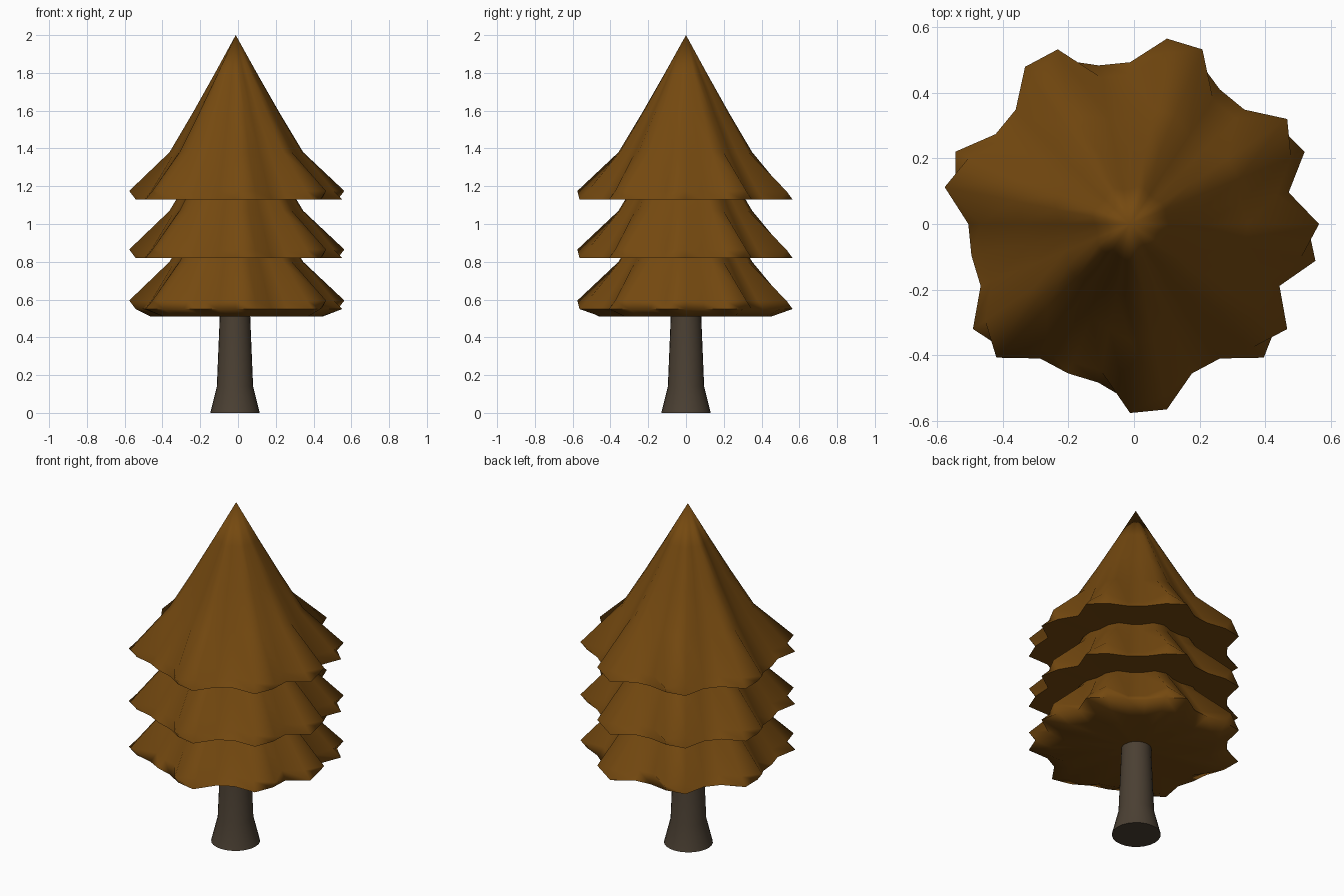
import bpy, bmesh, math

if "Cube" in bpy.data.objects:
    bpy.data.objects.remove(bpy.data.objects["Cube"])


def material(name, rgb):
    m = bpy.data.materials.new(name)
    m.diffuse_color = (*rgb, 1)
    m.use_nodes = True
    m.node_tree.nodes["Principled BSDF"].inputs["Base Color"].default_value = m.diffuse_color
    return m


FOLIAGE = material("autumn_brown", (0.175, 0.066, 0.005))
BARK = material("dark_bark", (0.07, 0.051, 0.033))
CX = -0.012
N = 32
HIGH = {0, 3, 6, 10, 15, 20, 24, 29}      # raised corners of the branch tips
LOW = {31, 2, 7, 11, 14, 19, 25, 28}      # dropped corners of the branch tips


def lobe(k):
    """Relative reach of the rim: 1 at a branch tip, lower in the folds."""
    return 1.0 if k % N in HIGH | LOW else 0.85


def soft(k):
    """Smoothed lobe, for the rings above the rim."""
    return (lobe(k - 1) + 2 * lobe(k) + lobe(k + 1)) / 4


def loft(name, rings, mat, apex=None, base=None, angle=70):
    """Skin a list of vertex rings, listed top down, and close both ends."""
    bm = bmesh.new()
    rows = [[bm.verts.new(p) for p in ring] for ring in rings]
    n = len(rows[0])
    for a, b in zip(rows, rows[1:]):
        for i in range(n):
            j = (i + 1) % n
            bm.faces.new((a[i], b[i], b[j], a[j]))
    for row, tip in ((rows[0], apex), (rows[-1], base)):
        if tip is None:
            bm.faces.new(row)
        else:
            v = bm.verts.new(tip)
            for i in range(n):
                bm.faces.new((row[i], row[(i + 1) % n], v))
    bmesh.ops.recalc_face_normals(bm, faces=bm.faces)
    me = bpy.data.meshes.new(name)
    bm.to_mesh(me)
    bm.free()
    me.materials.append(mat)
    ob = bpy.data.objects.new(name, me)
    bpy.context.collection.objects.link(ob)
    bpy.ops.object.select_all(action='DESELECT')
    ob.select_set(True)
    bpy.context.view_layer.objects.active = ob
    bpy.ops.object.shade_smooth_by_angle(angle=math.radians(angle))
    return ob


def ring(z, radius):
    """One horizontal ring; radius is a rule of the vertex number."""
    return [(CX + radius(k) * math.cos(2 * math.pi * k / N),
             radius(k) * math.sin(2 * math.pi * k / N), z) for k in range(N)]


def upper_rim(k):
    return 0.575 if k in HIGH else 0.53 if k in LOW else 0.455


def lower_rim(k):
    return 0.54 if k in HIGH else 0.575 if k in LOW else 0.492


def tier(name, z, belly=0.0):
    rings = [ring(z + h, lambda k: r * soft(k) ** p)
             for h, r, p in ((0.66, 0.122, 1.1), (0.46, 0.242, 1.2),
                             (0.25, 0.374, 1.2))]
    rings += [ring(z + 0.045, upper_rim), ring(z, lower_rim)]
    if belly:                              # shallow bowl under the last tier
        rings.append(ring(z - belly, lambda k: 0.46 * lobe(k)))
    return loft(name, rings, FOLIAGE, (CX, 0, z + 0.87),
                (CX, 0, z + 0.005 - belly / 2))


# three matching foliage tiers
tier("top_foliage", 1.13)
tier("middle_foliage", 0.82)
tier("lower_foliage", 0.55, belly=0.04)

# flared trunk
loft("trunk",
     [[(-0.016 + r * math.cos(2 * math.pi * i / 24),
        r * math.sin(2 * math.pi * i / 24), z) for i in range(24)]
      for z, r in ((0.55, 0.08), (0.5, 0.081), (0.14, 0.096), (0.0, 0.131))],
     BARK)
